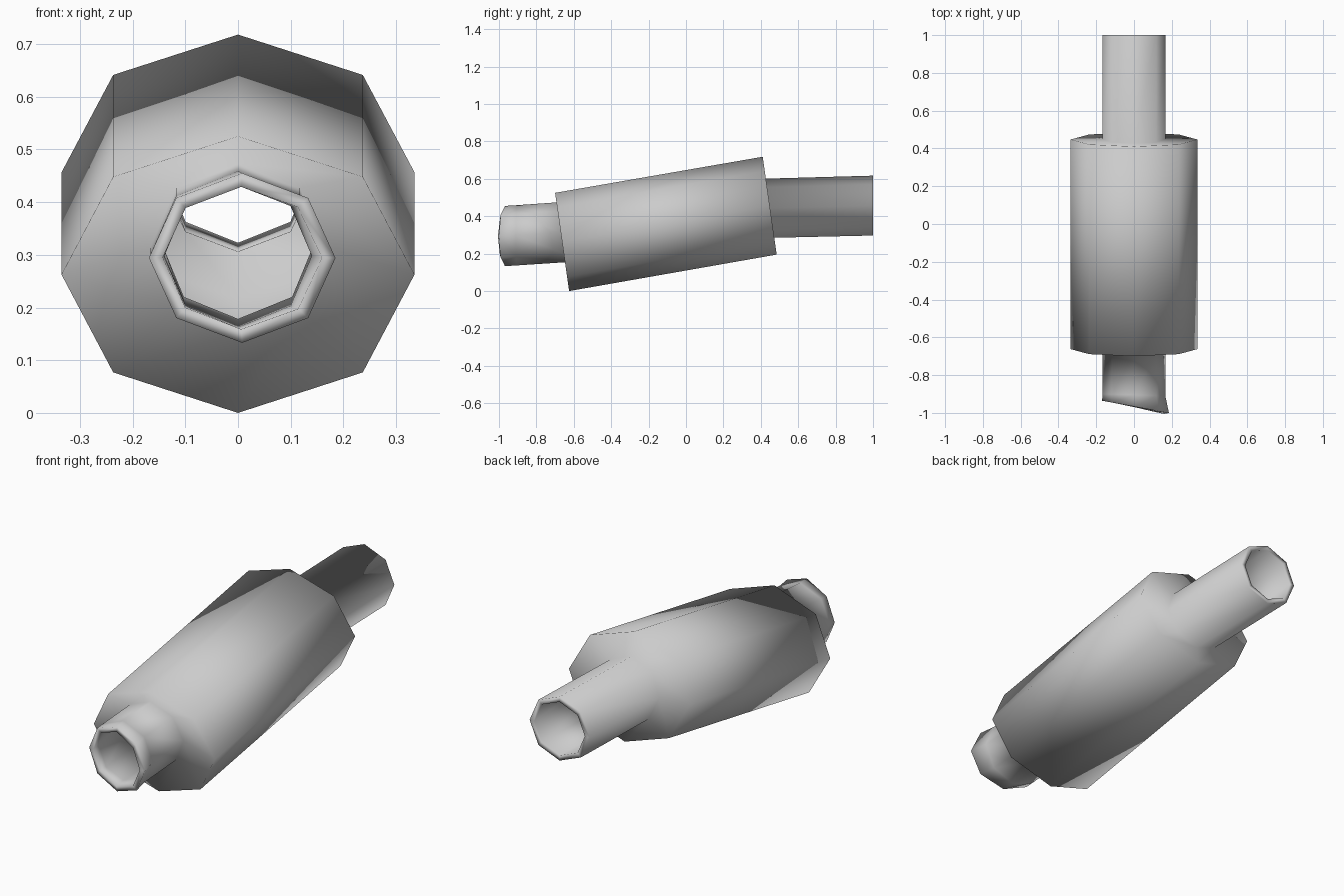
import bpy, bmesh
from math import sin, cos, pi

if "Cube" in bpy.data.objects:
    bpy.data.objects.remove(bpy.data.objects["Cube"])

SIDES = 8
TILT = -0.143   # lean of the body end caps (dy/dz)


def ring(bm, x, y, z, rx, rz, lean_z=0.0, lean_x=0.0):
    """Octagonal cross-section, optionally leaning out of the xz plane."""
    verts = []
    for i in range(SIDES):
        a = 2 * pi * i / SIDES
        dx, dz = rx * sin(a), rz * cos(a)
        verts.append(bm.verts.new((x + dx, y + lean_z * dz + lean_x * dx, z + dz)))
    return verts


bm = bmesh.new()
rings = [
    # front pipe: slanted flared mouth, straight neck
    ring(bm, 0.008, -0.968, 0.294, 0.177, 0.161, 0, -0.183),
    ring(bm, 0.0, -0.905, 0.298, 0.166, 0.161, 0, -0.03),
    # front cap, hollow oval body, rear cap
    ring(bm, 0.0, -0.669, 0.314, 0.166, 0.160, TILT),
    ring(bm, 0.0, -0.6625, 0.2625, 0.335, 0.2625, TILT),
    ring(bm, 0.0, 0.4475, 0.4565, 0.335, 0.2615, TILT),
    ring(bm, 0.0, 0.449, 0.443, 0.166, 0.158, TILT),
    # rear pipe mouth
    ring(bm, 0.0, 1.0, 0.457, 0.166, 0.160),
]
for a, b in zip(rings, rings[1:]):
    for i in range(SIDES):
        j = (i + 1) % SIDES
        bm.faces.new((a[i], a[j], b[j], b[i]))
bmesh.ops.recalc_face_normals(bm, faces=bm.faces)
# make sure the shell faces outward
side = max(bm.faces, key=lambda f: f.calc_center_median().x)
if side.normal.x < 0:
    bmesh.ops.reverse_faces(bm, faces=bm.faces)
for f in bm.faces:
    f.smooth = True

mesh = bpy.data.meshes.new("muffler_shell")
bm.to_mesh(mesh)
bm.free()
muffler = bpy.data.objects.new("muffler_shell", mesh)
bpy.context.collection.objects.link(muffler)

# sheet thickness, leaving the pipes open right through
wall = muffler.modifiers.new("wall", 'SOLIDIFY')
wall.thickness = 0.024
wall.offset = -1
wall.use_even_offset = True
